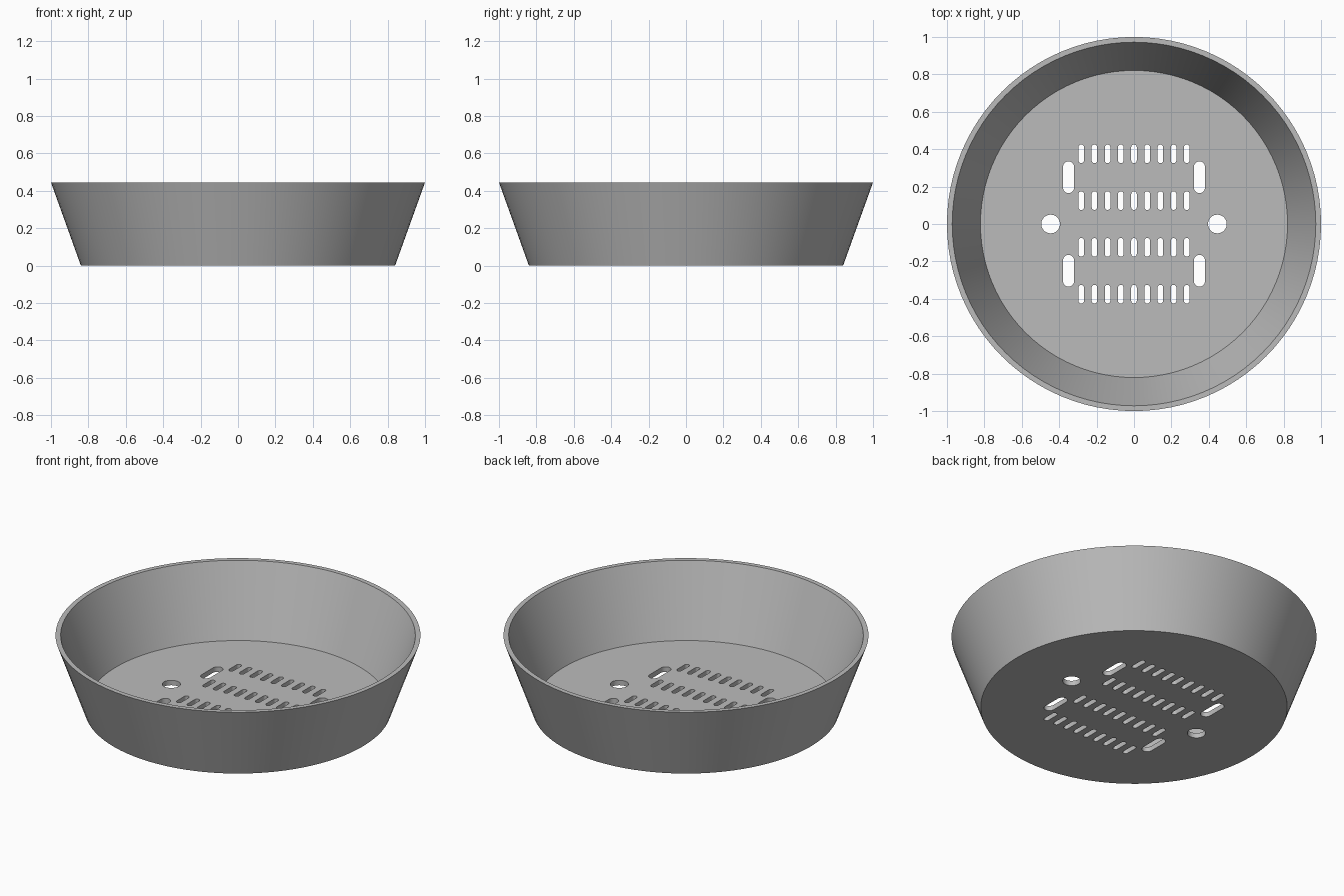
import bpy, bmesh, math

if "Cube" in bpy.data.objects:
    bpy.data.objects.remove(bpy.data.objects["Cube"])

HEIGHT, FLOOR = 0.445, 0.03
SEGMENTS = 96

grey = bpy.data.materials.new("grey")
grey.diffuse_color = (0.5, 0.5, 0.5, 1)
grey.use_nodes = True
grey.node_tree.nodes["Principled BSDF"].inputs["Base Color"].default_value = grey.diffuse_color


def make_object(name, bm):
    bmesh.ops.recalc_face_normals(bm, faces=bm.faces)
    mesh = bpy.data.meshes.new(name)
    bm.to_mesh(mesh)
    bm.free()
    mesh.materials.append(grey)
    obj = bpy.data.objects.new(name, mesh)
    bpy.context.collection.objects.link(obj)
    return obj


def add_slot(bm, x, y, width, length, steps=8):
    """Upright prism with rounded ends; a circle when length equals width."""
    r, half = width / 2, (length - width) / 2
    outline = []
    for side, start in ((1, 0), (-1, math.pi)):
        for i in range(steps + 1):
            if half == 0 and i == steps:
                continue
            a = start + math.pi * i / steps
            outline.append((x + r * math.cos(a), y + side * half + r * math.sin(a)))
    low = [bm.verts.new((px, py, -0.1)) for px, py in outline]
    high = [bm.verts.new((px, py, FLOOR + 0.1)) for px, py in outline]
    bm.faces.new(low[::-1])
    bm.faces.new(high)
    n = len(outline)
    for i in range(n):
        j = (i + 1) % n
        bm.faces.new((low[i], low[j], high[j], high[i]))


# Tapered dish: rings from the underside, over the rim, down to the inner floor
bm = bmesh.new()
rings = []
for radius, z in ((0.84, 0), (1.0, HEIGHT), (0.972, HEIGHT), (0.821, FLOOR)):
    rings.append([bm.verts.new((radius * math.cos(2 * math.pi * i / SEGMENTS),
                                radius * math.sin(2 * math.pi * i / SEGMENTS), z))
                  for i in range(SEGMENTS)])
for a, b in zip(rings, rings[1:]):
    for i in range(SEGMENTS):
        j = (i + 1) % SEGMENTS
        bm.faces.new((a[i], a[j], b[j], b[i]))
bm.faces.new(rings[0][::-1])
bm.faces.new(rings[-1])
dish = make_object("dish", bm)

# Floor openings: four rows of vents, four wide slots, two round holes
bm = bmesh.new()
for y in (-0.375, -0.125, 0.125, 0.375):
    for i in range(-4, 5):
        add_slot(bm, i * 0.0705, y, 0.03, 0.1)
for x in (-1, 1):
    for y in (-0.25, 0.25):
        add_slot(bm, x * 0.35, y, 0.06, 0.17)
    add_slot(bm, x * 0.446, 0, 0.1, 0.1, 16)
cutter = make_object("opening_cutter", bm)
cutter.hide_render = True

cut = dish.modifiers.new("openings", 'BOOLEAN')
cut.operation = 'DIFFERENCE'
cut.solver = 'EXACT'
cut.object = cutter

# Cut the openings, then smooth the round walls
bpy.context.view_layer.objects.active = dish
dish.select_set(True)
bpy.ops.object.modifier_apply(modifier=cut.name)
bpy.data.objects.remove(cutter)
bpy.ops.object.shade_smooth_by_angle(angle=math.radians(30))
